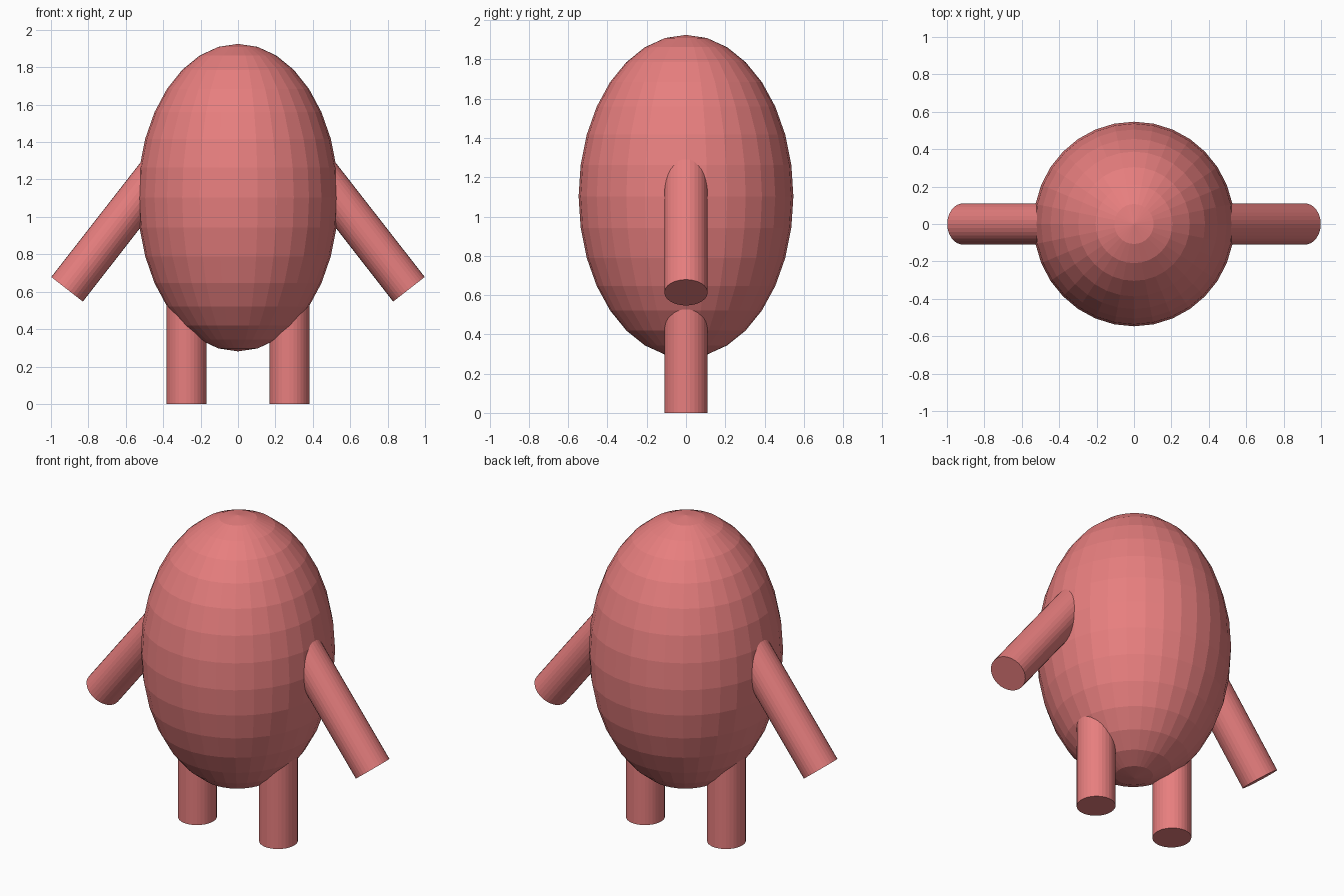
import bpy
from mathutils import Vector

if "Cube" in bpy.data.objects:
    bpy.data.objects.remove(bpy.data.objects["Cube"])

mat = bpy.data.materials.new("soft_red")
mat.diffuse_color = (0.8, 0.21, 0.21, 1)
mat.use_nodes = True
mat.node_tree.nodes["Principled BSDF"].inputs["Base Color"].default_value = mat.diffuse_color


def finish(name):
    obj = bpy.context.object
    obj.name = name
    obj.data.materials.append(mat)
    return obj


def limb(name, start, end):
    """Flat-ended cylinder between two points, slightly deeper than wide."""
    a, b = Vector(start), Vector(end)
    axis = b - a
    bpy.ops.mesh.primitive_cylinder_add(vertices=32, radius=1, depth=axis.length,
                                        location=(a + b) / 2)
    obj = finish(name)
    obj.scale = (0.107, 0.11, 1)
    # Limbs lie in the xz plane, so tilt about y only
    obj.rotation_euler = (0, Vector((0, 0, 1)).angle(axis) * (1 if axis.x >= 0 else -1), 0)
    return obj


# Egg-shaped body
bpy.ops.mesh.primitive_uv_sphere_add(segments=32, ring_count=16, radius=1,
                                     location=(0, 0, 1.103))
finish("body").scale = (0.537, 0.547, 0.822)

# Arms and legs on both sides
for side, s in (("right", 1), ("left", -1)):
    limb(side + "_arm", (s * 0.36, 0, 1.324), (s * 0.914, 0, 0.613))
    limb(side + "_leg", (s * 0.275, 0, 0), (s * 0.275, 0, 0.66))
